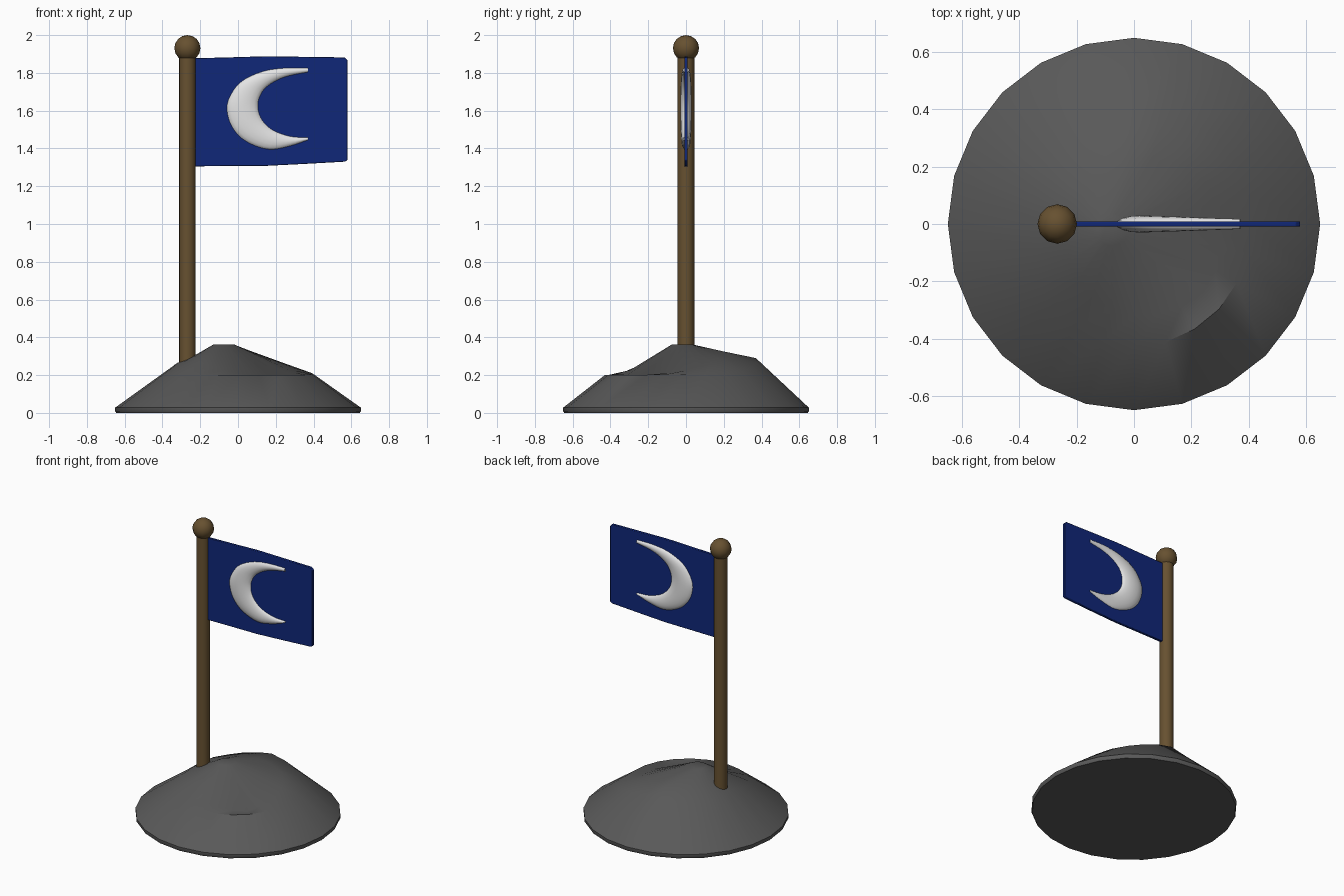
import bpy, bmesh, math

if "Cube" in bpy.data.objects:
    bpy.data.objects.remove(bpy.data.objects["Cube"])


def material(name, rgb):
    m = bpy.data.materials.new(name)
    m.diffuse_color = (*rgb, 1)
    m.use_nodes = True
    m.node_tree.nodes["Principled BSDF"].inputs["Base Color"].default_value = m.diffuse_color
    return m


GREY = material("stone grey", (0.10, 0.10, 0.10))
BROWN = material("wood brown", (0.135, 0.082, 0.03))
BLUE = material("flag blue", (0.005, 0.02, 0.19))
WHITE = material("moon white", (0.78, 0.78, 0.78))


def finish(name, bm, mat, angle=40):
    bmesh.ops.recalc_face_normals(bm, faces=bm.faces)
    me = bpy.data.meshes.new(name)
    bm.to_mesh(me)
    bm.free()
    me.materials.append(mat)
    me.shade_smooth()
    me.set_sharp_from_angle(angle=math.radians(angle))
    ob = bpy.data.objects.new(name, me)
    bpy.context.collection.objects.link(ob)
    return ob


def loft(rings):
    """Skin closed rings of points and cap both ends."""
    bm = bmesh.new()
    vs = [[bm.verts.new(p) for p in r] for r in rings]
    n = len(vs[0])
    for a, b in zip(vs, vs[1:]):
        for i in range(n):
            j = (i + 1) % n
            bm.faces.new((a[i], a[j], b[j], b[i]))
    bm.faces.new(vs[0])
    bm.faces.new(vs[-1])
    return bm


# Mound: round foot, uneven shoulder with a shallow ledge at front right, small flat peak
SIDES = 24
SHOULDER = [(.40, .205), (.42, .22), (.37, .29), (.38, .25),
            (.32, .265), (.42, .20), (.43, .20), (.42, .20)]
UPPER = [(.30, .225), (.28, .28), (.20, .325), (.20, .32),
         (.22, .31), (.28, .27), (.32, .205), (.34, .185)]


def ring(profile, cx=0, cy=0):
    pts = []
    for i in range(SIDES):
        t = i / SIDES * len(profile)
        k, f = int(t), t - int(t)
        (r0, z0), (r1, z1) = profile[k], profile[(k + 1) % len(profile)]
        r, z = r0 + (r1 - r0) * f, z0 + (z1 - z0) * f
        a = math.tau * i / SIDES
        pts.append((cx + r * math.cos(a), cy + r * math.sin(a), z))
    return pts


finish("mound", loft([ring([(.645, 0)]), ring([(.65, .008)]), ring([(.65, .028)]),
                      ring(SHOULDER), ring(UPPER), ring([(.055, .362)], -.075, -.02)]), GREY)

# Pole and ball finial
POLE_X = -.268


def circle(r, z, n=16):
    return [(POLE_X + r * math.cos(math.tau * i / n), r * math.sin(math.tau * i / n), z)
            for i in range(n)]


finish("pole", loft([circle(.044, .15), circle(.044, 1.9)]), BROWN)
bm = bmesh.new()
bmesh.ops.create_uvsphere(bm, u_segments=12, v_segments=8, radius=.069)
bmesh.ops.translate(bm, verts=bm.verts, vec=(POLE_X, 0, 1.931))
finish("finial", bm, BROWN, 60)

# Flag: thin sheet with gently curved edges (x, bottom, top)
EDGE = [(-.25, 1.305, 1.877), (-.05, 1.307, 1.882), (.15, 1.308, 1.888),
        (.35, 1.318, 1.885), (.565, 1.33, 1.882), (.58, 1.338, 1.868)]
T = .009
flag = finish("flag", loft([[(x, -T, b), (x, T, b), (x, T, t), (x, -T, t)]
                            for x, b, t in EDGE]), BLUE)
bev = flag.modifiers.new("soft edge", 'BEVEL')
bev.width, bev.segments = .003, 2

# Crescent moon: oval sections between outer and inner arcs, showing on both faces
OUTER = [(.37, 1.828), (.25, 1.828), (.13, 1.81), (.02, 1.76), (-.04, 1.69), (-.064, 1.61),
         (-.035, 1.51), (.04, 1.434), (.16, 1.392), (.275, 1.41), (.37, 1.443)]
INNER = [(.372, 1.802), (.27, 1.782), (.20, 1.755), (.145, 1.715), (.118, 1.67), (.11, 1.625),
         (.12, 1.575), (.15, 1.53), (.20, 1.493), (.28, 1.466), (.372, 1.458)]


def smooth(pts, steps=4):
    """Catmull-Rom resampling."""
    p = [pts[0]] + pts + [pts[-1]]
    out = []
    for i in range(1, len(p) - 2):
        for s in range(steps):
            t = s / steps
            out.append(tuple(.5 * (2 * b + (c - a) * t + (2 * a - 5 * b + 4 * c - d) * t * t
                                   + (3 * b - a - 3 * c + d) * t ** 3)
                             for a, b, c, d in zip(*p[i - 1:i + 3])))
    return out + [pts[-1]]


sections = []
outer, inner = smooth(OUTER), smooth(INNER)
for k, (o, i) in enumerate(zip(outer, inner)):
    depth = .017 + .013 * math.sin(math.pi * k / (len(outer) - 1))
    sec = []
    for s in range(16):
        a = math.tau * s / 16
        u = .5 + .5 * math.cos(a)
        sec.append((i[0] + (o[0] - i[0]) * u, depth * math.sin(a), i[1] + (o[1] - i[1]) * u))
    sections.append(sec)
finish("crescent_moon", loft(sections), WHITE, 60)
